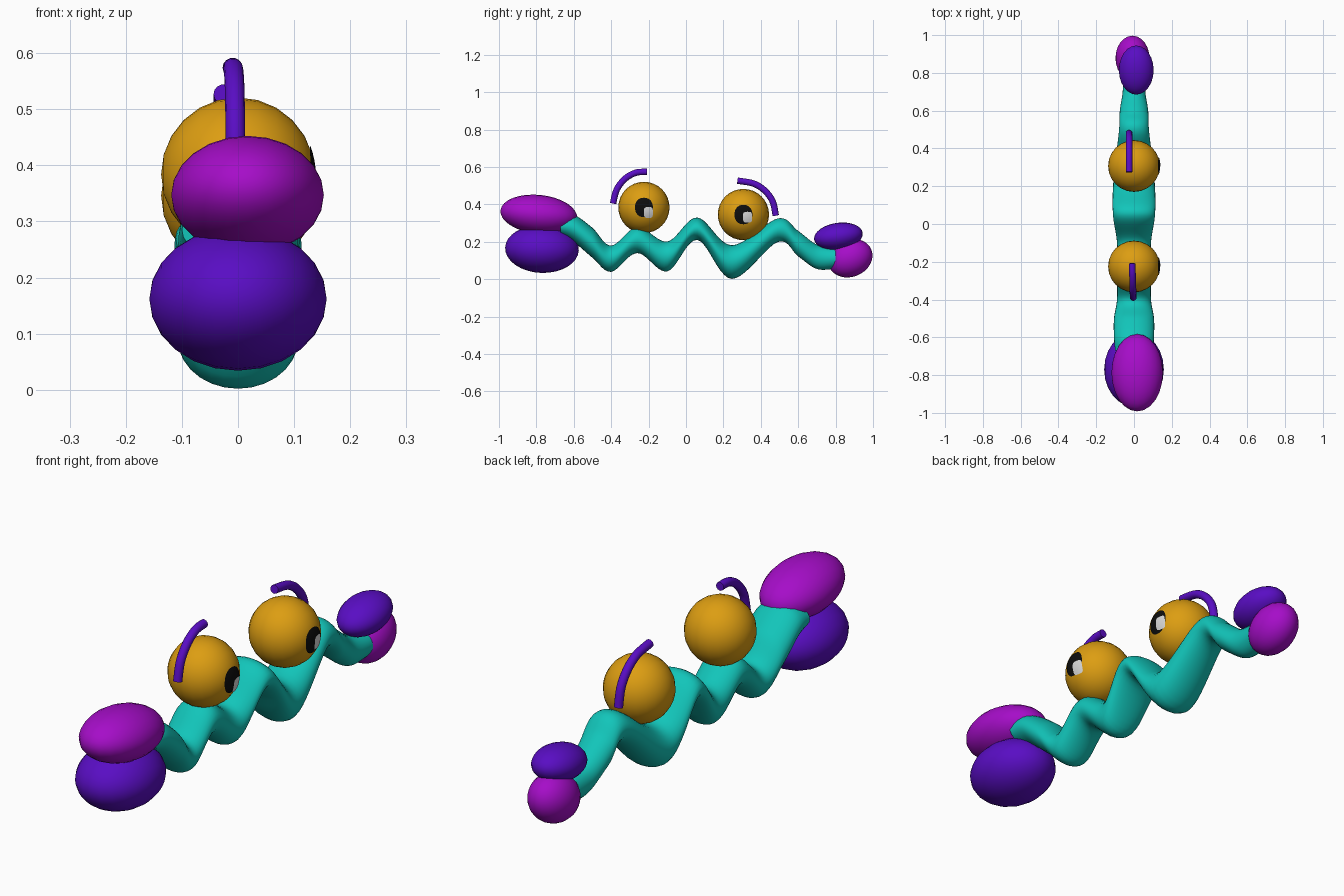
import bpy, bmesh, math
from mathutils import Vector, Matrix

if "Cube" in bpy.data.objects:
    bpy.data.objects.remove(bpy.data.objects["Cube"])


def material(name, rgb):
    m = bpy.data.materials.new(name)
    m.diffuse_color = (*rgb, 1)
    m.use_nodes = True
    m.node_tree.nodes["Principled BSDF"].inputs["Base Color"].default_value = m.diffuse_color
    return m


TEAL = material("teal", (0.006, 0.56, 0.49))
MAGENTA = material("magenta", (0.38, 0.004, 0.58))
PURPLE = material("violet", (0.10, 0.004, 0.55))
ORANGE = material("amber", (0.72, 0.34, 0.006))
BLACK = material("black", (0.004, 0.004, 0.004))
WHITE = material("white", (0.7, 0.7, 0.7))


def finish(name, bm, mat):
    bmesh.ops.recalc_face_normals(bm, faces=bm.faces)
    me = bpy.data.meshes.new(name)
    bm.to_mesh(me)
    bm.free()
    me.materials.append(mat)
    ob = bpy.data.objects.new(name, me)
    bpy.context.collection.objects.link(ob)
    bpy.context.view_layer.objects.active = ob
    ob.select_set(True)
    bpy.ops.object.shade_smooth_by_angle(angle=math.radians(50))
    ob.select_set(False)
    return ob


def ellipsoid(name, centre, radii, tilt, mat):
    """Sphere with its poles on x, scaled and tilted about x."""
    bm = bmesh.new()
    bmesh.ops.create_uvsphere(bm, u_segments=32, v_segments=12, radius=1,
                              matrix=Matrix.Rotation(math.pi / 2, 4, 'Y'))
    bm.transform(Matrix.Translation(centre)
                 @ Matrix.Rotation(math.radians(tilt), 4, 'X')
                 @ Matrix.Diagonal((*radii, 1)))
    return finish(name, bm, mat)


def spline(pts, steps):
    """Smooth curve through points of any dimension."""
    p = [pts[0]] + list(pts) + [pts[-1]]
    out = []
    for i in range(1, len(p) - 2):
        for s in range(steps):
            t = s / steps
            out.append([0.5 * (2 * b + (c - a) * t + (2 * a - 5 * b + 4 * c - d) * t * t
                               + (3 * b - a - 3 * c + d) * t ** 3)
                        for a, b, c, d in zip(*p[i - 1:i + 3])])
    return out + [list(pts[-1])]


def loft(name, rings, mat):
    bm = bmesh.new()
    loops = [[bm.verts.new(v) for v in r] for r in rings]
    n = len(loops[0])
    for a, b in zip(loops, loops[1:]):
        for i in range(n):
            j = (i + 1) % n
            bm.faces.new((a[i], a[j], b[j], b[i]))
    bm.faces.new(loops[0])
    bm.faces.new(loops[-1])
    return finish(name, bm, mat)


ANG = [2 * math.pi * i / 28 for i in range(28)]

# wavy body: y, centre z, half height, half width
body = [(-.67, .285, .055, .10), (-.60, .272, .073, .106), (-.50, .195, .08, .106),
        (-.40, .11, .07, .09), (-.26, .21, .07, .09), (-.10, .122, .08, .09),
        (.06, .27, .06, .112), (.245, .092, .09, .108), (.49, .262, .063, .08),
        (.60, .19, .068, .075), (.70, .12, .065, .06), (.80, .112, .055, .06)]
loft("wavy_body", [[(w * math.cos(a), y, z + h * math.sin(a)) for a in ANG]
                   for y, z, h, w in spline(body, 10)], TEAL)

# lobes at both ends
ellipsoid("front_upper_lobe", (.017, -.787, .347), (.136, .206, .104), -6, MAGENTA)
ellipsoid("front_lower_lobe", (0, -.77, .162), (.158, .197, .128), -2, PURPLE)
ellipsoid("back_upper_lobe", (.012, .815, .23), (.092, .131, .072), 8, PURPLE)
ellipsoid("back_lower_lobe", (-.008, .878, .113), (.09, .122, .10), 22, MAGENTA)


def eye_patch(name, centre, r, half_y, half_z, power, mat, off=(0, 0)):
    """Thin curved patch on the +x side of an eyeball."""
    bm = bmesh.new()
    prev, n = None, 32
    for k in range(5):
        ring = []
        for i in range(n):
            a = 2 * math.pi * i / n
            c, s = math.cos(a), math.sin(a)
            f = (abs(c) ** power + abs(s) ** power) ** (-1 / power) * (k + .02) / 4.02
            y, z = off[0] + half_y * f * c, off[1] + half_z * f * s
            x = math.sqrt(max(r * r - y * y - z * z, 0))
            ring.append(bm.verts.new(Vector(centre) + Vector((x, y, z))))
        if prev is None:
            bm.faces.new(ring)
        else:
            for i in range(n):
                j = (i + 1) % n
                bm.faces.new((prev[i], ring[i], ring[j], prev[j]))
        prev = ring
    ob = finish(name, bm, mat)
    if ob.data.polygons[0].normal.x < 0:
        ob.data.flip_normals()
    return ob


# eyeballs with pupils and highlights on the right side
for tag, y, z, gy, gz in (("front", -.225, .384, .024, -.027), ("back", .307, .346, .022, -.014)):
    c = (0, y, z)
    ellipsoid(tag + "_eyeball", c, (.137, .137, .137), 0, ORANGE)
    eye_patch(tag + "_pupil", c, .1385, .048, .052, 2.2, BLACK, (0, 0))
    eye_patch(tag + "_highlight", c, .1400, .024, .029, 4, WHITE, (gy, gz))


# arched stalks over the eyes
def stalk(name, pts):
    path = [Vector(p) for p in spline(pts, 6)]
    rings = []
    for i, p in enumerate(path):
        t = (path[min(i + 1, len(path) - 1)] - path[max(i - 1, 0)]).normalized()
        side = Vector((1, 0, 0))
        up = t.cross(side).normalized()
        rings.append([p + .0175 * (math.cos(a) * side + math.sin(a) * up) for a in ANG[::2]])
    loft(name, rings, PURPLE)


stalk("front_eye_stalk", [(-.004, -.39, .405), (-.005, -.37, .48), (-.006, -.325, .538),
                          (-.008, -.267, .57), (-.01, -.208, .574)])
stalk("back_eye_stalk", [(-.026, .275, .527), (-.026, .36, .512), (-.026, .42, .475),
                         (-.026, .463, .417), (-.026, .48, .34)])
